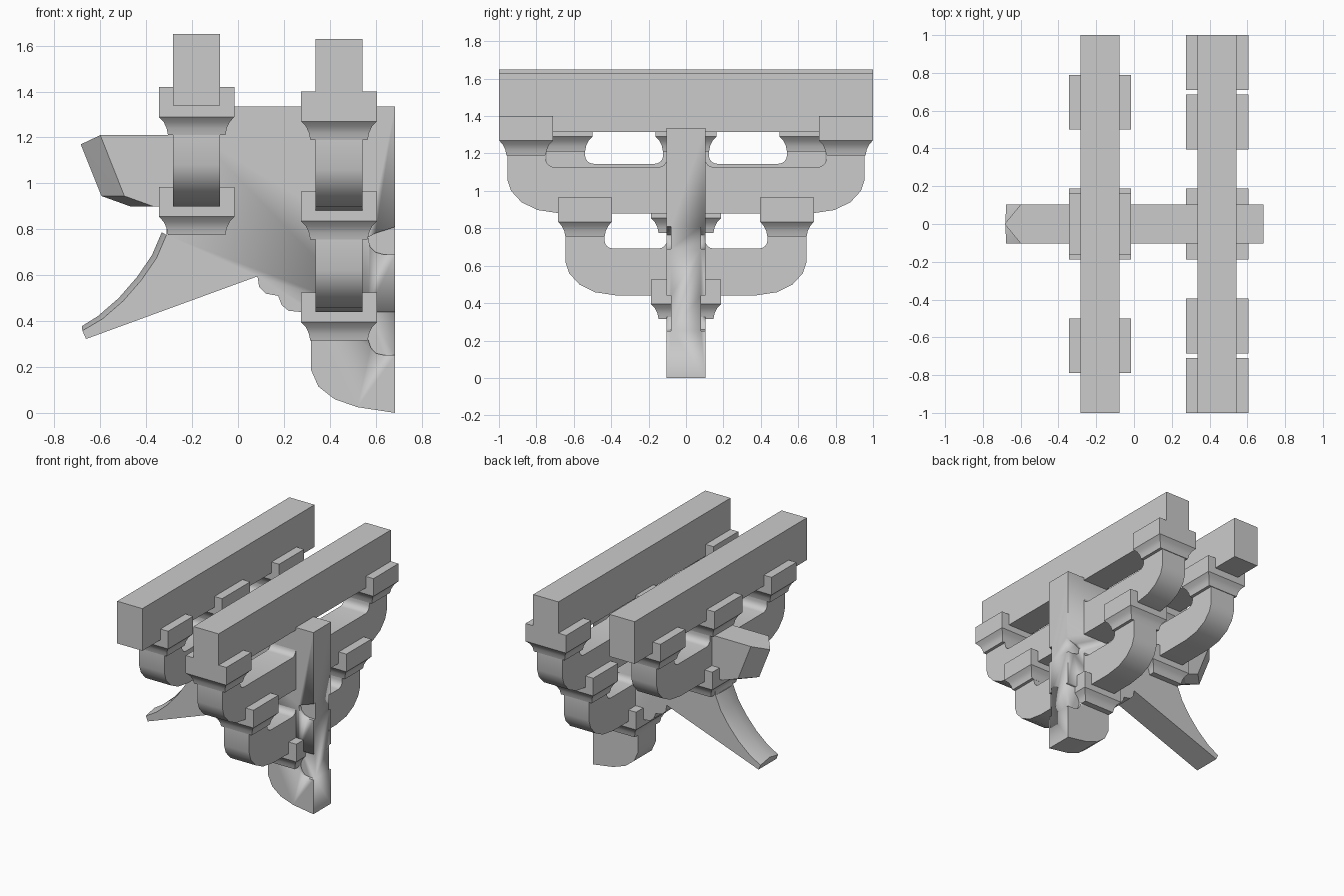
import bpy, bmesh, math

cube = bpy.data.objects.get("Cube")
if cube:
    bpy.data.objects.remove(cube, do_unlink=True)

GREY = (0.6, 0.6, 0.6, 1)
mat = bpy.data.materials.new("plain_grey")
mat.use_nodes = True
mat.diffuse_color = GREY
mat.node_tree.nodes["Principled BSDF"].inputs["Base Color"].default_value = GREY


def finish(bm, name):
    bmesh.ops.recalc_face_normals(bm, faces=bm.faces)
    mesh = bpy.data.meshes.new(name)
    bm.to_mesh(mesh)
    bm.free()
    mesh.materials.append(mat)
    ob = bpy.data.objects.new(name, mesh)
    bpy.context.collection.objects.link(ob)
    bpy.ops.object.select_all(action='DESELECT')
    ob.select_set(True)
    bpy.context.view_layer.objects.active = ob
    bpy.ops.object.shade_smooth_by_angle(angle=math.radians(35))
    return ob


def extrude(name, points, direction):
    """Closed outline of 3D points, pushed along a direction."""
    bm = bmesh.new()
    face = bm.faces.new([bm.verts.new(p) for p in points])
    out = bmesh.ops.extrude_face_region(bm, geom=[face])
    verts = [g for g in out["geom"] if isinstance(g, bmesh.types.BMVert)]
    bmesh.ops.translate(bm, verts=verts, vec=direction)
    return finish(bm, name)


def block(name, x, y, z, half_y=0.145, half_x=0.165):
    """Square bearing block with a hollow flare; z is the flare's foot."""
    rings = [(0.04, 0), (0.034, 0.03), (0.021, 0.058), (0, 0.08), (0, 0.21)]
    bm = bmesh.new()
    loops = []
    for inset, h in rings:
        a, b = half_x - inset, half_y - inset
        loops.append([bm.verts.new((x + i * a, y + j * b, z + h))
                      for i, j in ((-1, -1), (1, -1), (1, 1), (-1, 1))])
    for low, high in zip(loops, loops[1:]):
        for k in range(4):
            n = (k + 1) % 4
            bm.faces.new((low[k], low[n], high[n], high[k]))
    bm.faces.new(loops[0])
    bm.faces.new(loops[-1])
    return finish(bm, name)


HALF = 0.1025  # half width of arms and beams


def arm(name, x, half, bottom, top, scoop_in, scoop_out):
    """Cross arm: rounded lower ends, scooped top on both sides."""
    d, r = 0.065, 0.045
    side = [(scoop_in, top)]
    for cy, start in ((scoop_in + r, 180), (scoop_out - r, 270)):
        for k in range(5):
            t = math.radians(start + 22.5 * k)
            side.append((cy + r * math.cos(t), top - d + r + r * math.sin(t)))
    side += [(scoop_out, top), (half, top), (half, bottom + 0.18),
             (half - 0.02, bottom + 0.12), (half - 0.075, bottom + 0.06),
             (half - 0.16, bottom + 0.018), (half - 0.28, bottom)]
    outline = side + [(-y, z) for y, z in reversed(side)]
    return extrude(name, [(x - HALF, y, z) for y, z in outline], (2 * HALF, 0, 0))


def beam(name, x, low, high):
    return extrude(name, [(x - HALF, -1, low), (x + HALF, -1, low),
                          (x + HALF, -1, high), (x - HALF, -1, high)], (0, 2, 0))


LEFT, RIGHT = 0.44, -0.18

# Long beams
beam("left_beam", LEFT, 1.315, 1.63)
beam("right_beam", RIGHT, 1.34, 1.65)

# Cross arms
arm("left_upper_arm", LEFT, 0.955, 0.88, 1.192, 0.102, 0.75)
arm("left_lower_arm", LEFT, 0.645, 0.44, 0.757, 0.102, 0.436)
arm("right_arm", RIGHT, 0.745, 0.90, 1.21, 0.122, 0.54)

# Bearing blocks
for s, tag in ((-1, "front"), (1, "back")):
    block(f"left_upper_block_{tag}", LEFT, s * 0.855, 1.19)
    block(f"left_lower_block_{tag}", LEFT, s * 0.54, 0.755)
    block(f"right_block_{tag}", RIGHT, s * 0.645, 1.21)
block("left_base_block", LEFT, 0, 0.315, 0.187)
block("right_base_block", RIGHT, 0, 0.775, 0.187)
block("right_centre_block", RIGHT, 0, 1.21, 0.163)

# Central plate with tail and foot
T = 0.103  # half thickness
tail_curve = [(-0.312, 0.775), (-0.355, 0.675), (-0.42, 0.58), (-0.50, 0.488),
              (-0.59, 0.41), (-0.678, 0.358)]
scallops = [(0.085, 0.595), (0.092, 0.55), (0.12, 0.52), (0.175, 0.51),
            (0.19, 0.47), (0.22, 0.445), (0.27, 0.44), (0.317, 0.44)]
foot = [(0.317, 0.19), (0.35, 0.115), (0.42, 0.06), (0.52, 0.025), (0.685, 0)]
head = [(0.685, 1.335), (-0.18, 1.335), (-0.18, 1.21), (-0.60, 1.21),
        (-0.495, 0.945), (-0.37, 0.90), (-0.312, 0.90)]
outline = tail_curve + [(-0.662, 0.322)] + scallops + foot + head
plate = extrude("central_plate", [(x, -T, z) for x, z in outline], (0, 2 * T, 0))

# Shallow rounded recesses in the plate's sides
upper = [(0.70, 0.815), (0.60, 0.783), (0.567, 0.765), (0.575, 0.725),
         (0.60, 0.70), (0.635, 0.69), (0.70, 0.69)]
lower = [(0.70, 0.44), (0.567, 0.44), (0.567, 0.32), (0.578, 0.285),
         (0.60, 0.26), (0.635, 0.252), (0.70, 0.252)]
for shape in (upper, lower):
    for s in (-1, 1):
        cutter = extrude("recess_cutter", [(x, s * 0.08, z) for x, z in shape],
                         (0, s * 0.1, 0))
        cutter.hide_render = True
        bpy.context.view_layer.objects.active = plate
        mod = plate.modifiers.new("recess", 'BOOLEAN')
        mod.operation = 'DIFFERENCE'
        mod.solver = 'EXACT'
        mod.object = cutter
        # Keep the cut above any smoothing modifier, then bake it in
        bpy.ops.object.modifier_move_to_index(modifier=mod.name, index=0)
        bpy.ops.object.modifier_apply(modifier=mod.name)
        bpy.data.objects.remove(cutter, do_unlink=True)

# Low ridge along the tail's hollow top
bm = bmesh.new()
rows = []
for x, z in tail_curve:
    rise = (x - 0.02, z + 0.012) if x > -0.67 else (x - 0.002, z + 0.02)
    rows.append([bm.verts.new((x, -T, z)), bm.verts.new((rise[0], 0, rise[1])),
                 bm.verts.new((x, T, z))])
for a, b in zip(rows, rows[1:]):
    for k in range(3):
        n = (k + 1) % 3
        bm.faces.new((a[k], a[n], b[n], b[k]))
bm.faces.new(rows[0])
bm.faces.new(rows[-1])
finish(bm, "tail_ridge")

# Pointed beak at the head of the plate
bm = bmesh.new()
for x, z in ((-0.60, 1.21), (-0.495, 0.945), (-0.37, 0.90)):
    for y in (-T, T):
        bm.verts.new((x, y, z))
for x, z in ((-0.685, 1.17), (-0.595, 0.945), (-0.47, 0.90)):
    bm.verts.new((x, 0, z))
bmesh.ops.convex_hull(bm, input=bm.verts)
beak = finish(bm, "beak")
bpy.ops.object.shade_flat()
